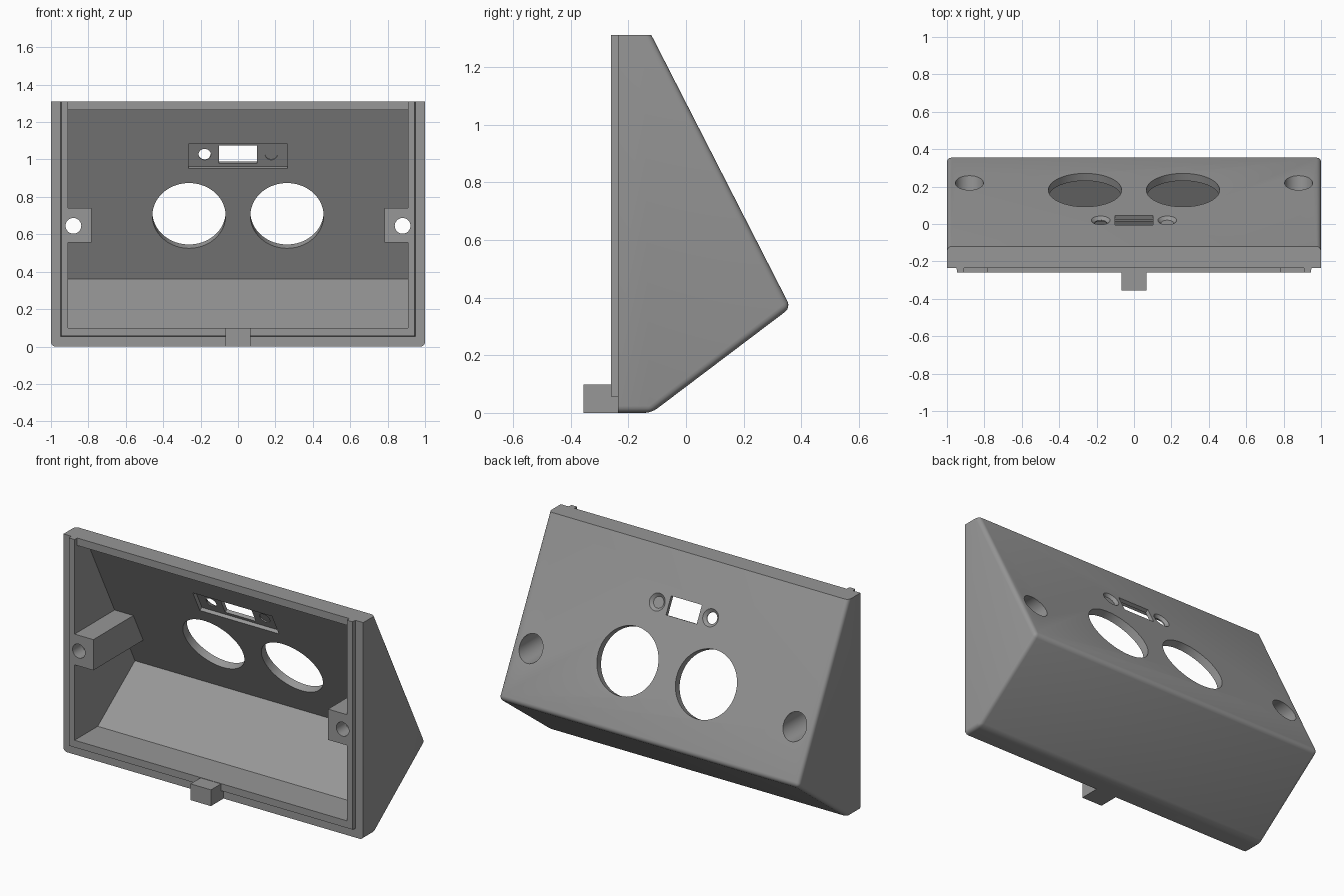
import bpy, bmesh, math
from mathutils import Matrix, Vector

if "Cube" in bpy.data.objects:
    bpy.data.objects.remove(bpy.data.objects["Cube"])

grey = bpy.data.materials.new("grey plastic")
grey.diffuse_color = (0.31, 0.31, 0.31, 1)
grey.use_nodes = True
grey.node_tree.nodes["Principled BSDF"].inputs["Base Color"].default_value = grey.diffuse_color

APEX, TOP, FRONT = (0.363, 0.365), (-0.12, 1.31), -0.235
SLOPE = (TOP[0] - APEX[0]) / (TOP[1] - APEX[1])
TILT = -math.atan2(1, -SLOPE)          # turns local z onto the panel's normal


def panel_y(z, depth=0.0):
    """y of the sloped panel at height z, a given depth below its surface."""
    return APEX[0] + (z - APEX[1]) * SLOPE - depth * math.sqrt(1 + SLOPE ** 2)


def finish(name, bm):
    bmesh.ops.recalc_face_normals(bm, faces=bm.faces[:])
    mesh = bpy.data.meshes.new(name)
    bm.to_mesh(mesh)
    bm.free()
    mesh.materials.append(grey)
    ob = bpy.data.objects.new(name, mesh)
    bpy.context.collection.objects.link(ob)
    return ob


def prism(name, profile, x0, x1, round_edges=False):
    """Extrude a (y, z) profile along x."""
    bm = bmesh.new()
    face = bm.faces.new([bm.verts.new((x0, y, z)) for y, z in profile])
    new = bmesh.ops.extrude_face_region(bm, geom=[face])["geom"]
    bmesh.ops.translate(bm, vec=(x1 - x0, 0, 0),
                        verts=[g for g in new if isinstance(g, bmesh.types.BMVert)])
    if round_edges:
        bmesh.ops.recalc_face_normals(bm, faces=bm.faces[:])
        edges = [e for e in bm.edges
                 if not all(v.co.y < FRONT + 0.001 for v in e.verts)
                 and not all(v.co.z > TOP[1] - 0.001 for v in e.verts)]
        bmesh.ops.bevel(bm, geom=edges, offset=0.024, segments=4, profile=0.5,
                        affect='EDGES', clamp_overlap=True)
    return finish(name, bm)


def box(name, x0, x1, y0, y1, z0, z1):
    return prism(name, [(y0, z0), (y1, z0), (y1, z1), (y0, z1)], x0, x1)


def panel_box(name, sx, sy, z, d0, d1):
    """Box square to the sloped panel, spanning depths d0 to d1 below it."""
    bm = bmesh.new()
    bmesh.ops.create_cube(bm, size=1)
    bm.transform(Matrix.Translation((0, panel_y(z), z)) @ Matrix.Rotation(TILT, 4, 'X')
                 @ Matrix.Translation((0, 0, -(d0 + d1) / 2))
                 @ Matrix.Diagonal((sx, sy, abs(d1 - d0), 1)))
    return finish(name, bm)


def cone(name, origin, tilt, r0, r1, h0, h1, sides=48):
    """Cylinder or cone along a tilted axis, from h0 (radius r0) to h1 (r1)."""
    bm = bmesh.new()
    bmesh.ops.create_cone(bm, cap_ends=True, segments=sides, radius1=r0, radius2=r1,
                          depth=h1 - h0)
    bm.transform(Matrix.Translation(origin) @ Matrix.Rotation(tilt, 4, 'X')
                 @ Matrix.Translation((0, 0, (h0 + h1) / 2)))
    return finish(name, bm)


def combine(body, tool, operation):
    mod = body.modifiers.new("combine", 'BOOLEAN')
    mod.operation, mod.object, mod.solver = operation, tool, 'EXACT'
    bpy.context.view_layer.objects.active = body
    bpy.ops.object.modifier_apply(modifier=mod.name)
    bpy.data.objects.remove(tool, do_unlink=True)


# wedge-shaped outer shell
body = prism("enclosure", [(FRONT, 0), (-0.12, 0), APEX, TOP, (FRONT, TOP[1])],
             -1, 1, round_edges=True)

# raised, slightly tapered locating lip on the open front
lip = box("lip", -0.955, 0.955, -0.26, -0.2, 0.05, TOP[1])
for v in lip.data.vertices:
    if v.co.y < -0.25:
        v.co.x *= 0.945 / 0.955
        if v.co.z < 0.5:
            v.co.z += 0.007
combine(body, lip, 'UNION')

# hollow inside, and lip left open along the top
combine(body, prism("cavity", [(-0.5, 0.10), (-0.04, 0.10), (panel_y(0.36, 0.045), 0.36),
                               (panel_y(1.265, 0.045), 1.265), (-0.5, 1.265)],
                    -0.908, 0.908), 'DIFFERENCE')
combine(body, box("lip_gap", -0.908, 0.908, -0.5, FRONT, 1.2, 1.5), 'DIFFERENCE')

# bottom tab
combine(body, box("tab", -0.068, 0.068, -0.355, -0.18, 0, 0.098), 'UNION')

for s in (-1, 1):
    # screw boss on each side wall
    x0, x1 = sorted((s * 0.783, s * 0.93))
    combine(body, prism("boss", [(-0.26, 0.555), (panel_y(0.555, 0.02), 0.555),
                                 (panel_y(0.74, 0.02), 0.74), (-0.26, 0.74)], x0, x1), 'UNION')
    # screw hole and deep counterbore, running front to back
    at = (s * 0.88, 0, 0.645)
    combine(body, cone("screw_hole", at, -math.pi / 2, 0.042, 0.042, -0.4, 0.5), 'DIFFERENCE')
    combine(body, cone("counterbore", at, -math.pi / 2, 0.075, 0.075, -0.17, 0.5), 'DIFFERENCE')
    # large round opening
    at = (s * 0.262, panel_y(0.72), 0.72)
    combine(body, cone("round_opening", at, TILT, 0.196, 0.196, -0.12, 0.1, 72), 'DIFFERENCE')

# connector recess on the inside of the panel, with its slot
combine(body, panel_box("recess", 0.528, 0.148, 1.037, 0.022, 0.09), 'DIFFERENCE')
combine(body, panel_box("slot", 0.205, 0.108, 1.037, -0.05, 0.1), 'DIFFERENCE')

# countersunk screw holes beside the slot
for s in (-1, 1):
    at = (s * 0.178, panel_y(1.037), 1.037)
    combine(body, cone("small_hole", at, TILT, 0.033, 0.033, -0.1, 0.1, 32), 'DIFFERENCE')
    combine(body, cone("countersink", at, TILT, 0.033, 0.068, -0.016, 0.016, 32), 'DIFFERENCE')

bpy.ops.object.select_all(action='DESELECT')
body.select_set(True)
bpy.context.view_layer.objects.active = body
bpy.ops.object.shade_smooth_by_angle(angle=math.radians(30))
